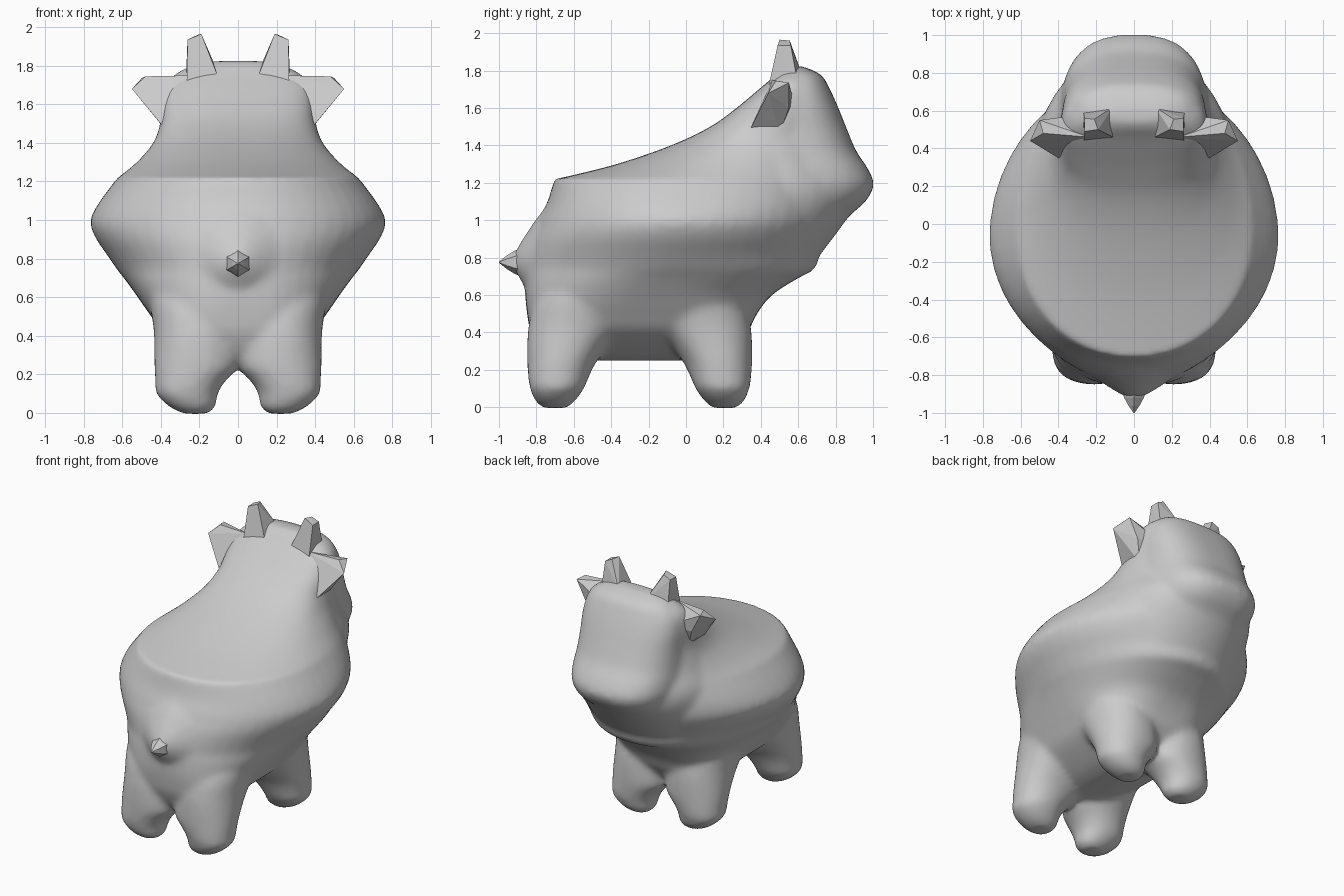
import bpy, bmesh, math


def ring(z, yb, yf, w, yc, e, cx=0.0, n=48):
    """Horizontal superellipse outline with separate back and front lengths."""
    pts = []
    for i in range(n):
        a = 2 * math.pi * i / n
        c, s = math.cos(a), math.sin(a)
        x = cx + w * math.copysign(abs(c) ** (2 / e), c)
        y = yc + (yf - yc if s > 0 else yc - yb) * math.copysign(abs(s) ** (2 / e), s)
        pts.append((x, y, z))
    return pts


def smooth_rows(rows, steps=4):
    """Catmull-Rom rows in between, so the stack has no visible bands."""
    out = []
    for i in range(len(rows) - 1):
        p = [rows[max(0, min(len(rows) - 1, i + k))] for k in (-1, 0, 1, 2)]
        for s in range(steps):
            t = s / steps
            out.append([b + 0.5 * t * (c - a + t * (2*a - 5*b + 4*c - d + t * (3*(b - c) + d - a)))
                        for a, b, c, d in zip(*p)])
    return out + [list(rows[-1])]


def loft(bm, rings):
    """Skin a stack of outlines and close both ends."""
    loops = [[bm.verts.new(p) for p in r] for r in rings]
    n = len(loops[0])
    for a, b in zip(loops, loops[1:]):
        for i in range(n):
            j = (i + 1) % n
            bm.faces.new((a[i], a[j], b[j], b[i]))
    bm.faces.new(loops[0][::-1])
    bm.faces.new(loops[-1])


def y_cone(bm, rows, n):
    """Stack of regular rings along y: y, radius, z."""
    loft(bm, [[(r * math.sin(k * 2 * math.pi / n), y, z + r * math.cos(k * 2 * math.pi / n))
               for k in range(n)] for y, r, z in rows])


def make_object(name, bm):
    bmesh.ops.recalc_face_normals(bm, faces=bm.faces)
    me = bpy.data.meshes.new(name)
    bm.to_mesh(me)
    bm.free()
    ob = bpy.data.objects.new(name, me)
    bpy.context.collection.objects.link(ob)
    return ob


def hull(name, pts):
    """Faceted convex part mirrored across x."""
    bm = bmesh.new()
    vs = [bm.verts.new(p) for p in pts]
    bmesh.ops.convex_hull(bm, input=vs)
    bmesh.ops.delete(bm, geom=[v for v in vs if not v.link_faces], context='VERTS')
    ob = make_object(name, bm)
    ob.modifiers.new("mirror", 'MIRROR').use_mirror_merge = False


bm = bmesh.new()

# Torso below the rim: z, back y, front y, half width, widest y, squareness
lower = [
    (0.25, -0.68, 0.16, 0.08, -0.25, 2.2), (0.29, -0.77, 0.24, 0.20, -0.25, 2.6),
    (0.40, -0.83, 0.33, 0.37, -0.25, 3.2), (0.50, -0.85, 0.38, 0.45, -0.22, 3.0),
    (0.60, -0.86, 0.46, 0.52, -0.20, 2.5), (0.69, -0.86, 0.60, 0.585, -0.15, 2.2),
    (0.74, -0.86, 0.69, 0.625, -0.12, 2.0), (0.82, -0.85, 0.71, 0.68, -0.10, 1.95),
    (0.90, -0.83, 0.74, 0.735, -0.08, 1.95), (0.97, -0.80, 0.77, 0.765, -0.07, 1.95),
    (1.02, -0.78, 0.78, 0.76, -0.06, 1.97), (1.10, -0.74, 0.78, 0.715, -0.05, 2.05),
    (1.22, -0.705, 0.78, 0.625, -0.02, 2.1),
]
# Saddle-like back rising to the neck
upper = [
    (1.23, -0.65, 0.78, 0.61, 0.0, 2.1),
    (1.30, -0.37, 0.75, 0.525, 0.15, 2.2), (1.40, -0.08, 0.73, 0.44, 0.32, 2.3),
    (1.50, 0.13, 0.72, 0.405, 0.45, 2.5), (1.60, 0.27, 0.72, 0.395, 0.50, 2.7),
    (1.70, 0.39, 0.70, 0.375, 0.54, 2.8), (1.76, 0.46, 0.68, 0.32, 0.56, 2.8),
    (1.81, 0.51, 0.64, 0.22, 0.57, 2.6),
]
loft(bm, [ring(*t) for t in smooth_rows(lower) + smooth_rows(upper)])

# Neck and chest that fill between shoulders and cheeks
neck = [
    (0.74, 0.2, 0.66, 0.44, 0.3, 2), (0.95, 0.2, 0.82, 0.51, 0.3, 2),
    (1.10, 0.2, 0.92, 0.53, 0.3, 2), (1.20, 0.2, 0.93, 0.52, 0.3, 2),
    (1.32, 0.25, 0.87, 0.46, 0.36, 2), (1.46, 0.28, 0.81, 0.41, 0.42, 2.1),
    (1.58, 0.33, 0.77, 0.39, 0.46, 2.2),
]
loft(bm, [ring(*t) for t in smooth_rows(neck)])

# Head and muzzle, same columns
head = [
    (0.88, 0.4, 0.74, 0.15, 0.55, 2.4), (1.02, 0.4, 0.87, 0.28, 0.55, 2.6),
    (1.10, 0.4, 0.96, 0.345, 0.58, 2.6), (1.19, 0.4, 1.005, 0.385, 0.56, 2.6),
    (1.28, 0.4, 0.97, 0.39, 0.56, 2.6), (1.37, 0.4, 0.91, 0.385, 0.56, 2.6),
    (1.50, 0.4, 0.855, 0.38, 0.56, 2.6), (1.60, 0.4, 0.815, 0.38, 0.56, 2.6),
    (1.70, 0.42, 0.77, 0.36, 0.56, 2.6), (1.77, 0.48, 0.73, 0.30, 0.58, 2.6),
    (1.805, 0.51, 0.67, 0.23, 0.58, 2.5), (1.825, 0.54, 0.61, 0.14, 0.575, 2.4),
]
loft(bm, [ring(*h) for h in smooth_rows(head)])

# Four stubby legs: z, half x, half y, x centre, lean
leg = [(-0.005, 0.06, 0.06, 0.22, 0.0), (0.03, 0.12, 0.105, 0.235, 0.0),
       (0.10, 0.16, 0.145, 0.265, 0.01), (0.17, 0.185, 0.165, 0.245, 0.02),
       (0.24, 0.22, 0.185, 0.215, 0.035), (0.34, 0.225, 0.22, 0.21, 0.07),
       (0.45, 0.23, 0.26, 0.21, 0.12), (0.58, 0.235, 0.28, 0.225, 0.18),
       (0.75, 0.22, 0.22, 0.25, 0.25)]
for side in (-1, 1):
    for cy, k in ((-0.70, 1), (0.205, -1)):
        loft(bm, [ring(z, cy + k * d - hy, cy + k * d + hy, hx, cy + k * d, 2.15, side * cx, 24)
                  for z, hx, hy, cx, d in smooth_rows(leg, 3)])

# Rump swelling under the tail
y_cone(bm, [(-0.70, 0.36, 0.77), (-0.80, 0.23, 0.78), (-0.88, 0.11, 0.78), (-0.92, 0.04, 0.78)], 16)

# Blend everything into one skin
body = make_object("body", bm)
rm = body.modifiers.new("blend", 'REMESH')
rm.mode = 'VOXEL'
rm.voxel_size = 0.02
rm.use_smooth_shade = True
sm = body.modifiers.new("soften", 'SMOOTH')
sm.factor = 0.5
sm.iterations = 11

# Ears
hull("ears", [(0.24, 0.46, 1.75), (0.48, 0.48, 1.745), (0.50, 0.55, 1.735),
              (0.55, 0.44, 1.68), (0.45, 0.42, 1.59), (0.43, 0.55, 1.60),
              (0.385, 0.34, 1.48), (0.37, 0.50, 1.46), (0.27, 0.58, 1.62), (0.2, 0.42, 1.6)])

# Horns
hull("horns", [(0.19, 0.50, 1.965), (0.21, 0.555, 1.96), (0.262, 0.49, 1.935),
               (0.262, 0.56, 1.935), (0.265, 0.44, 1.71), (0.27, 0.60, 1.72),
               (0.11, 0.46, 1.76), (0.11, 0.62, 1.78)])

# Six-sided tail nub
bm = bmesh.new()
y_cone(bm, [(-0.85, 0.09, 0.775), (-0.92, 0.06, 0.775), (-0.96, 0.035, 0.775), (-1.0, 0.003, 0.775)], 6)
make_object("tail", bm)
